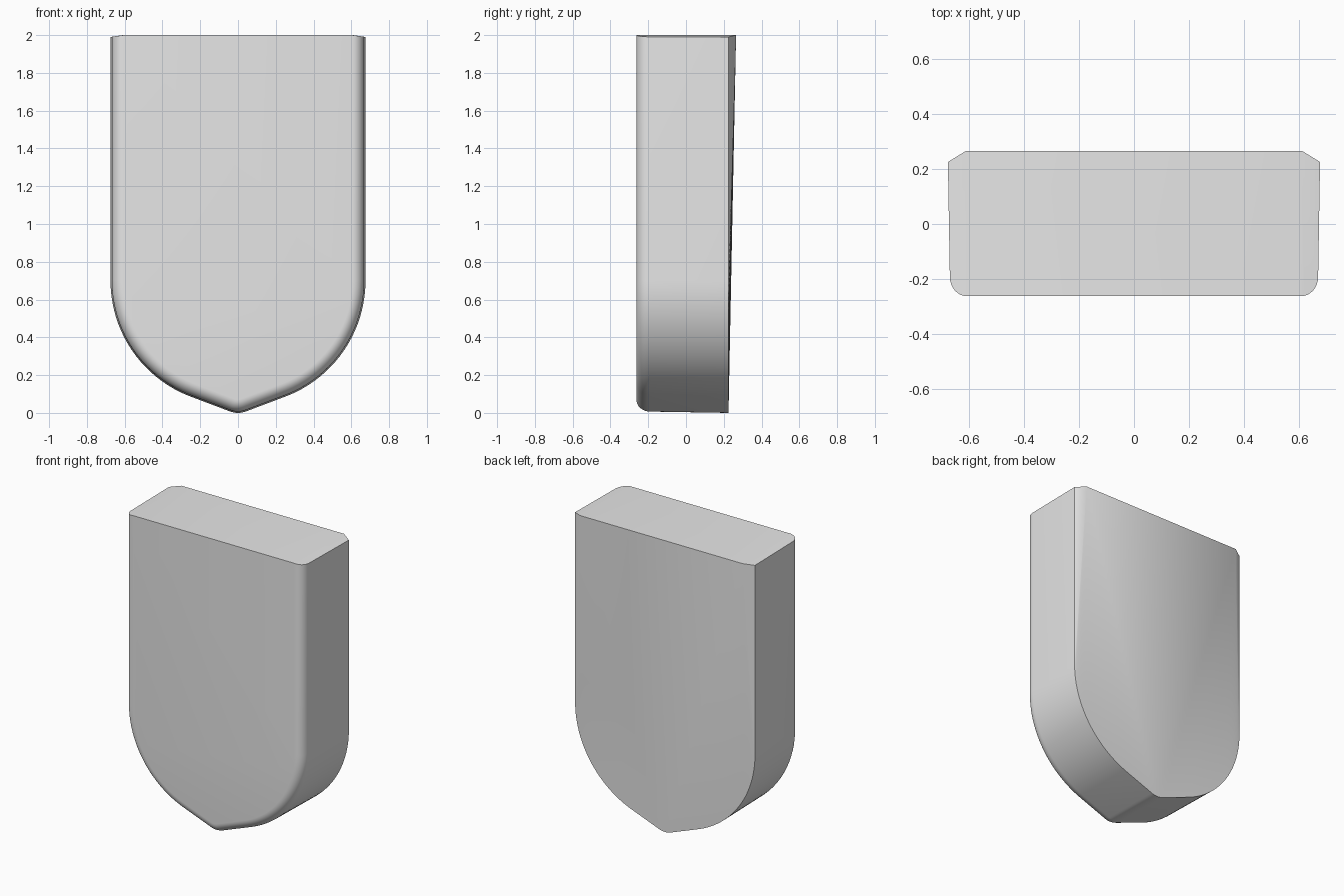
import bpy
import bmesh
from math import sin, cos, radians

cube = bpy.data.objects.get("Cube")
if cube:
    bpy.data.objects.remove(cube, do_unlink=True)

HALF_W, SHOULDER, ARC_R, TIP_R = 0.675, 0.70, 0.656, 0.12
BACK, FRONT, ROUND, DRAFT = 0.225, -0.262, 0.07, 0.007
SLOPE = 68          # angle where the side arc meets the straight run to the tip
ARC_STEPS, TIP_STEPS, EDGE_STEPS = 20, 4, 8


def outline(d):
    """Shield outline inset by d, from the right top corner round to the left."""
    half = [(HALF_W - d, 2 - 0.01 * max(0, 1 - d / ROUND))]
    for i in range(ARC_STEPS + 1):
        a = radians(SLOPE * i / ARC_STEPS)
        half.append((HALF_W - ARC_R + (ARC_R - d) * cos(a),
                     SHOULDER - (ARC_R - d) * sin(a)))
    for i in range(TIP_STEPS + 1):
        a = radians(SLOPE + (90 - SLOPE) * i / TIP_STEPS)
        half.append(((TIP_R - d) * cos(a), TIP_R - (TIP_R - d) * sin(a)))
    half[-1] = (0, half[-1][1])
    return half + [(-x, z) for x, z in reversed(half[:-1])]


# Sections from the back edge to the rounded front edge
sections = [(BACK, 0)]
for i in range(EDGE_STEPS + 1):
    a = radians(90 * i / EDGE_STEPS)
    sections.append((FRONT + ROUND * (1 - sin(a)),
                     DRAFT + (ROUND - DRAFT) * (1 - cos(a))))

bm = bmesh.new()
rings = [[bm.verts.new((x, y, z)) for x, z in outline(d)] for y, d in sections]
n = len(rings[0])
tip = n // 2

# Side wall and front face
for r0, r1 in zip(rings, rings[1:]):
    for i in range(n - 1):
        bm.faces.new((r0[i], r0[i + 1], r1[i + 1], r1[i]))
bm.faces.new(rings[-1])

# Leaning back, which fans out from two raised top corners
ridge_r = bm.verts.new((0.61, 0.265, 2))
ridge_l = bm.verts.new((-0.61, 0.265, 2))
back = rings[0]
for i in range(n - 1):
    bm.faces.new((ridge_r if i < tip else ridge_l, back[i + 1], back[i]))
bm.faces.new((ridge_r, ridge_l, back[tip]))

# Flat top with slightly dropped ends
bm.faces.new((rings[-1][0], ridge_r, ridge_l, rings[-1][-1]))
for r0, r1 in zip(rings, rings[1:]):
    bm.faces.new((ridge_r, r0[0], r1[0]))
    bm.faces.new((ridge_l, r1[-1], r0[-1]))

bmesh.ops.recalc_face_normals(bm, faces=bm.faces[:])
mesh = bpy.data.meshes.new("shield_body")
bm.to_mesh(mesh)
bm.free()
body = bpy.data.objects.new("shield_body", mesh)
bpy.context.collection.objects.link(body)

# Plain grey
grey = bpy.data.materials.new("light_grey")
grey.use_nodes = True
grey.diffuse_color = (0.8, 0.8, 0.8, 1)
shader = next(nd for nd in grey.node_tree.nodes if nd.type == 'BSDF_PRINCIPLED')
shader.inputs["Base Color"].default_value = (0.8, 0.8, 0.8, 1)
mesh.materials.append(grey)

bpy.ops.object.select_all(action='DESELECT')
body.select_set(True)
bpy.context.view_layer.objects.active = body
bpy.ops.object.shade_smooth_by_angle(angle=radians(28))
